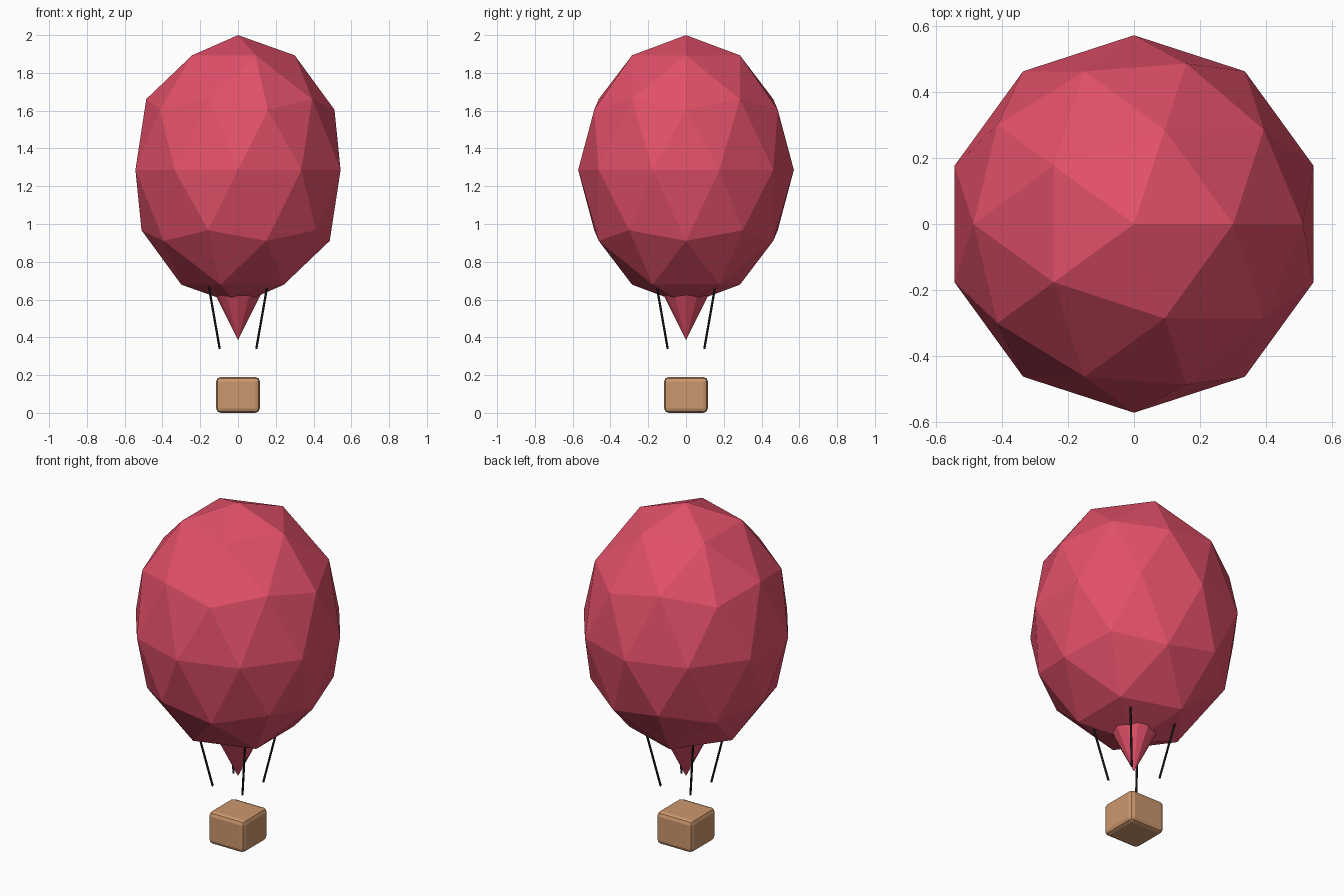
import bpy
from mathutils import Vector

default = bpy.data.objects.get("Cube")
if default:
    bpy.data.objects.remove(default, do_unlink=True)


def make_material(name, rgb):
    mat = bpy.data.materials.new(name)
    mat.use_nodes = True
    color = (*rgb, 1.0)
    mat.diffuse_color = color
    mat.node_tree.nodes["Principled BSDF"].inputs["Base Color"].default_value = color
    return mat


red = make_material("balloon_red", (0.76, 0.08, 0.14))
brown = make_material("basket_brown", (0.6, 0.31, 0.155))
black = make_material("rope_black", (0.02, 0.021, 0.026))


def finish(name, mat):
    obj = bpy.context.object
    obj.name = name
    obj.data.name = name
    obj.data.materials.append(mat)
    return obj


# Faceted balloon envelope, stretched upward
bpy.ops.mesh.primitive_ico_sphere_add(subdivisions=2, radius=0.571, location=(0, 0, 1.286))
envelope = finish("envelope", red)
envelope.scale.z = 1.25

# Pointed neck tapering down out of the envelope
bpy.ops.mesh.primitive_cone_add(vertices=12, radius1=0, radius2=0.143, depth=0.286,
                                location=(0, 0, 0.53))
finish("neck", red)

# Four ropes leaning outward at the corners
for x_name, sx in (("left", 1), ("right", -1)):
    for y_name, sy in (("front", -1), ("back", 1)):
        low = Vector((sx * 0.097, sy * 0.097, 0.34))
        high = Vector((sx * 0.158, sy * 0.158, 0.69))
        axis = high - low
        bpy.ops.mesh.primitive_cylinder_add(vertices=8, radius=0.006, depth=axis.length,
                                            location=(low + high) / 2,
                                            rotation=axis.to_track_quat("Z", "Y").to_euler())
        finish(f"rope_{y_name}_{x_name}", black)

# Basket with rounded edges
bpy.ops.mesh.primitive_cube_add(size=1, location=(0, 0, 0.095))
basket = finish("basket", brown)
basket.scale = (0.232, 0.232, 0.19)
bpy.ops.object.transform_apply(location=False, rotation=False, scale=True)
bevel = basket.modifiers.new("rounded_edges", "BEVEL")
bevel.width = 0.024
bevel.segments = 2
